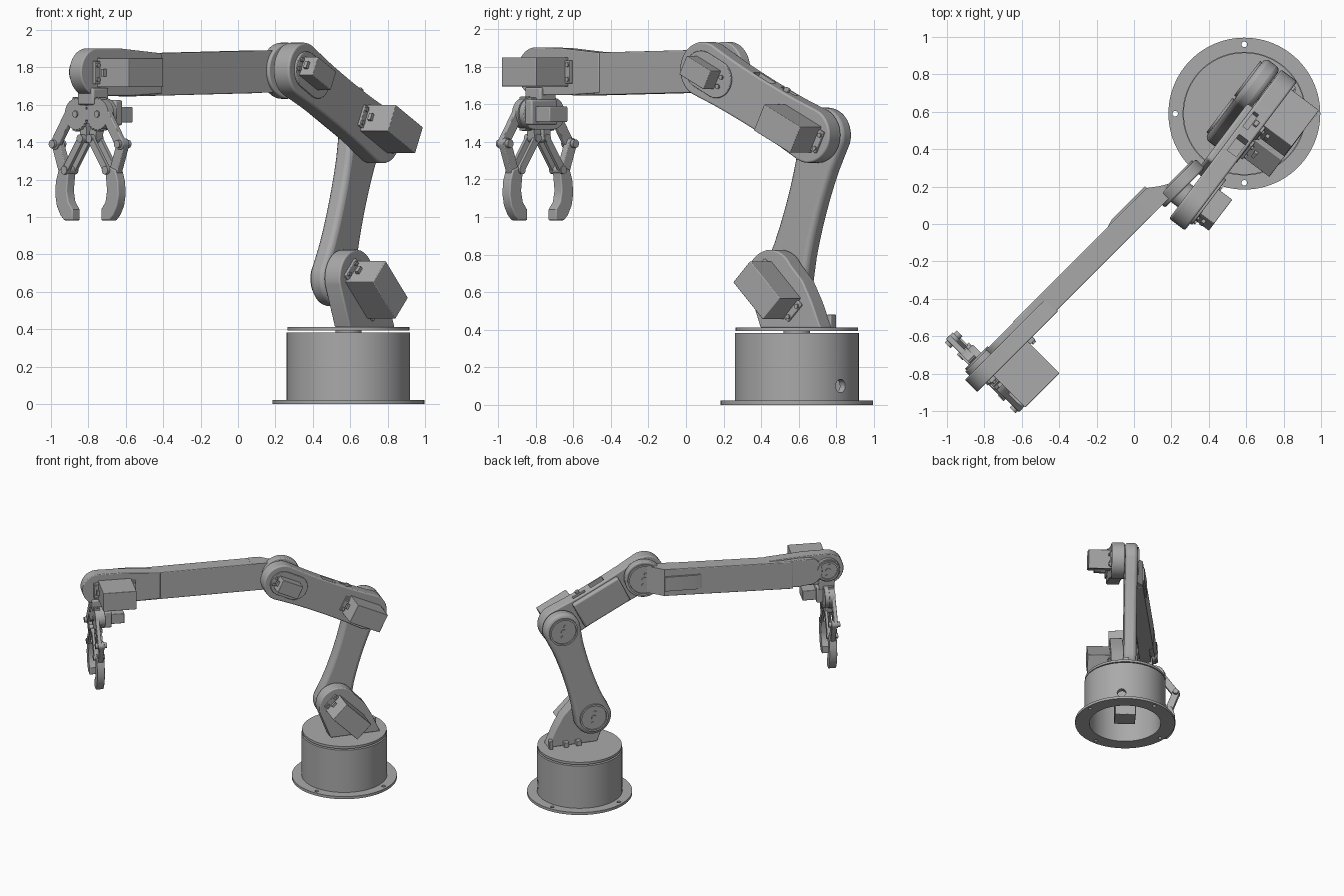
import bpy, bmesh, math
from mathutils import Matrix, Vector

if "Cube" in bpy.data.objects:
    bpy.data.objects.remove(bpy.data.objects["Cube"])

grey = bpy.data.materials.new("plain grey")
grey.use_nodes = True
grey.diffuse_color = (0.4, 0.4, 0.4, 1)
grey.node_tree.nodes["Principled BSDF"].inputs["Base Color"].default_value = (0.4, 0.4, 0.4, 1)

# Frames: local x runs outward along the arm, local y to the motor side
BASE = Matrix.Translation((0.59, 0.59, 0))
ARM = BASE @ Matrix.Rotation(math.radians(233), 4, 'Z')
FORE = BASE @ Matrix.Rotation(math.radians(225), 4, 'Z')
GRIP = FORE @ Matrix.Translation((1.95, 0, 0)) @ Matrix.Rotation(math.radians(90), 4, 'Z')

SHOULDER, ELBOW, KNEE, WRIST = (0.087, 0.67), (-0.16, 1.435), (0.543, 1.785), (1.935, 1.775)
FORE_KNEE = (0.505, 1.782)


def finish(name, bm, frame, bevel=0):
    bmesh.ops.recalc_face_normals(bm, faces=bm.faces)
    mesh = bpy.data.meshes.new(name)
    bm.to_mesh(mesh)
    bm.free()
    ob = bpy.data.objects.new(name, mesh)
    bpy.context.collection.objects.link(ob)
    ob.matrix_world = frame
    mesh.materials.append(grey)
    if bevel:
        mod = ob.modifiers.new("bevel", 'BEVEL')
        mod.width, mod.segments, mod.limit_method = bevel, 3, 'ANGLE'
        mod.angle_limit = math.radians(40)
    return ob


def extrude(name, points, offset, frame, bevel=0):
    """Sweep a flat outline of 3D points along an offset."""
    bm = bmesh.new()
    face = bm.faces.new([bm.verts.new(p) for p in points])
    new = bmesh.ops.extrude_face_region(bm, geom=[face])["geom"]
    bmesh.ops.translate(bm, vec=offset, verts=[g for g in new if isinstance(g, bmesh.types.BMVert)])
    return finish(name, bm, frame, bevel)


def slab(name, profile, y0, y1, frame=ARM, bevel=0):
    """Extrude an x-z outline along local y."""
    return extrude(name, [(x, y0, z) for x, z in profile], (0, y1 - y0, 0), frame, bevel)


def lathe(name, profile, frame, steps=64):
    """Spin a closed (radius, height) outline about local z."""
    bm = bmesh.new()
    vs = [bm.verts.new((r, 0, h)) for r, h in profile]
    edges = [bm.edges.new((vs[i - 1], vs[i])) for i in range(len(vs))]
    bmesh.ops.spin(bm, geom=vs + edges, cent=(0, 0, 0), axis=(0, 0, 1), angle=2 * math.pi, steps=steps)
    bmesh.ops.remove_doubles(bm, verts=bm.verts, dist=0.0002)
    return finish(name, bm, frame)


def box(name, lo, hi, frame=ARM, bevel=0):
    return slab(name, [(lo[0], lo[2]), (hi[0], lo[2]), (hi[0], hi[2]), (lo[0], hi[2])], lo[1], hi[1], frame, bevel)


def arc(c, r, a0, a1, n=20):
    return [(c[0] + r * math.cos(a0 + (a1 - a0) * i / n), c[1] + r * math.sin(a0 + (a1 - a0) * i / n)) for i in range(n + 1)]


def disc(c, r, n=48):
    return arc(c, r, 0, 2 * math.pi, n)[:-1]


def capsule(p, q, r, waist=None):
    """Outline with round ends, optionally slimmer in the middle."""
    p, q = Vector(p), Vector(q)
    d = q - p
    a = math.atan2(d.y, d.x)
    side = Vector((-d.y, d.x)).normalized()
    pts = arc(q, r, a - math.pi / 2, a + math.pi / 2) + arc(p, r, a + math.pi / 2, a + 3 * math.pi / 2)
    if waist:
        steps = [0.2 + 0.1 * i for i in range(7)]
        half = lambda t: r + (waist - r) * math.sin(math.pi * t) ** 0.7
        back = [tuple(p + d * t + side * half(t)) for t in reversed(steps)]
        fore = [tuple(p + d * t - side * half(t)) for t in steps]
        pts = pts[:21] + back + pts[21:] + fore
    return pts


def cut(ob, cutters):
    for c in cutters:
        mod = ob.modifiers.new("cut", 'BOOLEAN')
        mod.object, mod.solver = c, 'EXACT'
        c.hide_render = True
        c.hide_viewport = True


def hub(name, c, y, r, frame=ARM):
    """Raised rim and three screws on the plain side of a joint."""
    axle = frame @ Matrix.Translation((c[0], y, c[1])) @ Matrix.Rotation(math.pi / 2, 4, 'X')
    lathe(name + "_rim", [(r, -0.005), (r, 0.012), (r - 0.015, 0.012), (r - 0.015, -0.005)], axle)
    for dx, dz, s in ((0, 0, 0.02), (0.01, 0.045, 0.011), (-0.01, -0.045, 0.011)):
        slab(name + "_screw", disc((c[0] + dx, c[1] + dz), s, 16), y - 0.008, y + 0.01, frame)


def motor(name, c, angle, y0, y1, length, width, frame=ARM):
    """Motor case with ears and screws, turned about the joint axis."""
    f = frame @ Matrix.Translation((c[0], 0, c[1])) @ Matrix.Rotation(-angle, 4, 'Y')
    l, w = length / 2, width / 2
    box(name + "_case", (-l, y0 - 0.01, -w), (l, y1, w), f, 0.004)
    box(name + "_ears", (-l - 0.035, y0 - 0.01, -w * 0.8), (l + 0.035, y0 + 0.014, w * 0.8), f, 0.004)
    box(name + "_cable", (l - 0.01, y0 + 0.04, -0.02), (l + 0.02, y0 + 0.06, 0.02), f)
    for sx in (-1, 1):
        for sz in (-1, 1):
            slab(name + "_screw", disc((sx * (l + 0.02), sz * w * 0.5), 0.012, 12), y0, y0 + 0.024, f)


# Base: drilled flange, hollow drum with cable hole, turntable
flange = lathe("base_flange", [(0.29, 0), (0.406, 0), (0.406, 0.022), (0.29, 0.022)], BASE, 96)
cut(flange, [lathe("flange_hole_cutter", [(0, -0.1), (0.015, -0.1), (0.015, 0.1), (0, 0.1)],
                   BASE @ Matrix.Translation((0.37 * math.cos(k * math.pi / 2), 0.37 * math.sin(k * math.pi / 2), 0)), 20)
            for k in range(4)])
drum = lathe("base_drum", [(0.29, 0.02), (0.33, 0.02), (0.33, 0.382), (0.06, 0.382), (0.06, 0.362), (0.29, 0.362)], BASE, 96)
cut(drum, [slab("cable_hole_cutter", disc((0, 0.1), 0.036, 24), 0.2, 0.5, BASE @ Matrix.Rotation(math.radians(-45), 4, 'Z'))])
lathe("turntable_spindle", [(0, 0.36), (0.07, 0.36), (0.07, 0.4), (0, 0.4)], BASE)
lathe("turntable", [(0, 0.392), (0.326, 0.392), (0.326, 0.412), (0, 0.412)], BASE, 96)
box("base_motor", (-0.06, -0.085, 0.05), (0.1, 0.085, 0.365), ARM, 0.006)
box("base_motor_ears", (-0.05, -0.15, 0.27), (0.09, 0.15, 0.29))

# Shoulder bracket and its motor
foot = [(-0.25, 0.41), (0.15, 0.41)] + arc(SHOULDER, 0.155, -0.2, math.radians(150), 28) + [(-0.13, 0.66), (-0.19, 0.55)]
slab("shoulder_bracket", foot, 0.02, 0.125, ARM, 0.008)
slab("shoulder_pin", disc(SHOULDER, 0.06), 0, 0.03)
motor("shoulder_motor", (0.036, 0.61), math.radians(45), 0.125, 0.31, 0.28, 0.16)
for x in (-0.13, -0.03):
    box("bracket_foot_lug", (x, -0.02, 0.41), (x + 0.04, 0.03, 0.45), ARM, 0.004)
box("cable_post", (-0.25, -0.02, 0.41), (-0.22, 0.03, 0.48), ARM, 0.005)

# Lower arm
slab("lower_arm", capsule(SHOULDER, ELBOW, 0.147, 0.112), -0.09, 0.012, ARM, 0.028)
hub("shoulder_hub", SHOULDER, -0.09, 0.115)
hub("elbow_hub", ELBOW, -0.09, 0.115)

# Upper arm with pockets along its top edge
slab("elbow_pin", disc(ELBOW, 0.06), 0, 0.03)
upper = slab("upper_arm", capsule(ELBOW, KNEE, 0.147, 0.132), 0.016, 0.122, ARM, 0.01)
tilt = math.atan2(KNEE[1] - ELBOW[1], KNEE[0] - ELBOW[0])
LINK = ARM @ Matrix.Translation((ELBOW[0], 0, ELBOW[1])) @ Matrix.Rotation(-tilt, 4, 'Y')
cut(upper, [box("pocket_cutter", (0.36, 0.045, 0.07), (0.48, 0.105, 0.2), LINK),
            box("slot_cutter", (0.2, 0.035, 0.1), (0.31, 0.065, 0.2), LINK)])
box("upper_arm_body", (0.17, -0.02, -0.115), (0.58, 0.03, 0.115), LINK, 0.015)
box("upper_arm_clip", (0.24, 0.07, 0.12), (0.27, 0.095, 0.155), LINK, 0.005)
motor("elbow_motor", (-0.1, 1.47), tilt, 0.122, 0.308, 0.27, 0.155)
motor("upper_joint_motor", (0.51, 1.768), tilt, 0.122, 0.225, 0.18, 0.11)
slab("upper_joint_rim", capsule((0.44, 1.733), KNEE, 0.1), 0.12, 0.135, ARM, 0.004)
slab("upper_joint_pin", disc(KNEE, 0.07), -0.03, 0.03)

# Forearm: round knuckle, flared neck, long beam
slab("forearm_knuckle", disc(FORE_KNEE, 0.15), -0.01, 0.055, FORE, 0.008)
hub("forearm_hub", FORE_KNEE, -0.01, 0.13, FORE)
plan = [(0.5, 0.035), (0.5, 0.0), (0.55, -0.02), (0.6, -0.05), (0.65, -0.088), (0.74, -0.088), (0.74, 0.035)]
extrude("forearm_neck", [(x, y, 1.665) for x, y in plan], (0, 0, 0.225), FORE)
slab("forearm_beam", [(0.68, 1.663), (1.66, 1.645), (1.66, 1.872), (0.68, 1.89)], -0.088, 0.035, FORE, 0.006)
panel = [(0.65, -0.08), (0.65, -0.102), (0.9, -0.102), (0.97, -0.08)]
extrude("forearm_side_panel", [(x, y, 1.71) for x, y in panel], (0, 0, 0.12), FORE)
slab("wrist_cheek", [(1.45, 1.66), (1.7, 1.648)] + arc(WRIST, 0.127, -math.pi / 2, math.pi / 2) + [(1.75, 1.9), (1.45, 1.875)],
     -0.05, 0.042, FORE, 0.006)
slab("wrist_plate", [(1.45, 1.67), (1.7, 1.655)] + arc((1.78, 1.775), 0.11, -math.pi / 2, math.pi / 2) + [(1.7, 1.885), (1.45, 1.865)],
     -0.085, -0.04, FORE, 0.006)
slab("wrist_hub", disc(WRIST, 0.095), -0.08, 0, FORE, 0.005)
hub("wrist_cap", WRIST, -0.08, 0.085, FORE)
motor("wrist_motor", (1.81, 1.772), 0, 0.05, 0.282, 0.26, 0.155, FORE)

# Gripper carrier and motor; the jaws open along local x, the base lies on local +y
box("gripper_neck", (-0.06, -0.04, 1.6), (0.06, 0.08, 1.69), GRIP, 0.01)
slab("gripper_back_plate", capsule((-0.07, 1.55), (0.07, 1.55), 0.085), 0.012, 0.05, GRIP, 0.004)
box("gripper_motor", (-0.02, 0.05, 1.505), (0.115, 0.205, 1.588), GRIP, 0.005)
box("gripper_motor_mount", (-0.05, 0.045, 1.49), (0.145, 0.1, 1.625), GRIP, 0.01)


def jaw(side):
    m = lambda pts: [(x * side, z) for x, z in pts]
    gear = []
    for i in range(96):
        a = 2 * math.pi * i / 96
        r = 0.092 if math.cos(a) < 0.3 and i % 4 < 2 else 0.082
        gear.append((0.082 + r * math.cos(a), 1.55 + r * math.sin(a)))
    slab("jaw_gear", m(gear), -0.03, 0.015, GRIP)
    slab("gear_screw", m(disc((0.082, 1.55), 0.018, 16)), -0.038, 0, GRIP)
    slab("drive_link", m(capsule((0.13, 1.56), (0.246, 1.39), 0.03)), -0.03, 0.0, GRIP, 0.004)
    for y in (-0.042, 0.015):
        slab("guide_link", m(capsule((0.035, 1.42), (0.155, 1.25), 0.021)), y, y + 0.022, GRIP, 0.003)
    slab("guide_strut", m(capsule((0.035, 1.42), (0.04, 1.5), 0.025)), -0.018, 0.035, GRIP)
    slab("finger_arm", m(capsule((0.246, 1.39), (0.19, 1.24), 0.03)), -0.02, 0.02, GRIP, 0.004)
    finger = [(0.215, 1.25), (0.235, 1.19), (0.24, 1.12), (0.228, 1.06), (0.2, 1.01), (0.17, 0.982),
              (0.108, 0.982), (0.108, 1.04), (0.14, 1.08), (0.152, 1.14), (0.14, 1.24), (0.16, 1.27)]
    slab("jaw_finger", m(finger), -0.03, 0.03, GRIP, 0.006)
    for c in ((0.246, 1.39), (0.155, 1.25), (0.035, 1.42)):
        slab("jaw_pivot", m(disc(c, 0.022, 20)), -0.048, 0.042, GRIP)


for s in (-1, 1):
    jaw(s)

# Smooth curved sides, crisp edges
for ob in bpy.data.objects:
    ob.select_set(ob.type == 'MESH' and not ob.hide_render)
bpy.context.view_layer.objects.active = flange
bpy.ops.object.shade_smooth_by_angle(angle=math.radians(30))
